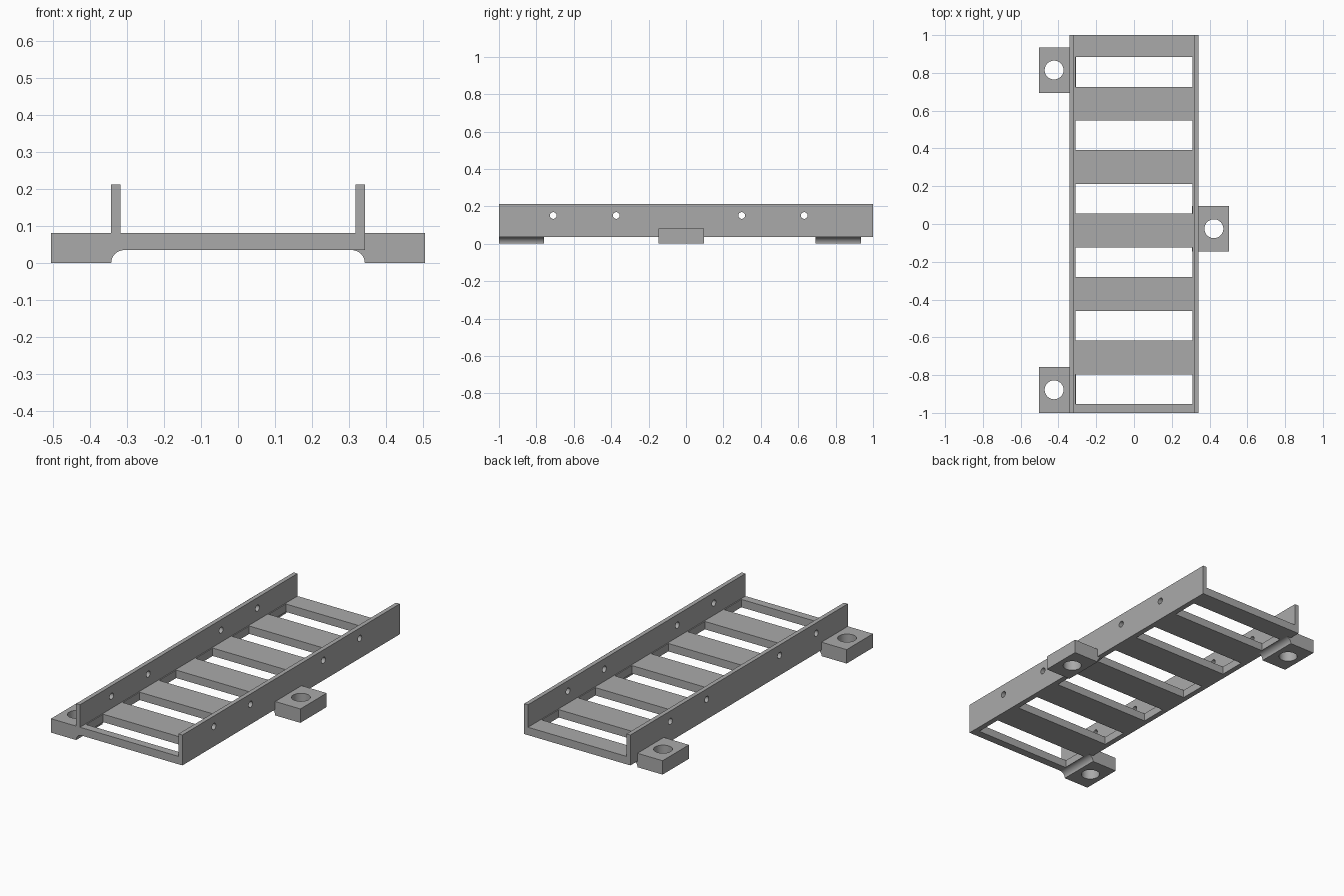
import bpy
import bmesh
from math import cos, sin, pi
from mathutils import Matrix, Vector

cube = bpy.data.objects.get("Cube")
if cube:
    bpy.data.objects.remove(cube, do_unlink=True)

grey = bpy.data.materials.new("plain_grey")
grey.use_nodes = True
colour = (0.4, 0.4, 0.4, 1)
grey.diffuse_color = colour
grey.node_tree.nodes["Principled BSDF"].inputs["Base Color"].default_value = colour

HALF_W, WALL, FLOOR_Z, DECK_Z, TOP_Z = 0.342, 0.025, 0.035, 0.081, 0.212
TAB_X, TAB_LEN = 0.504, 0.242


def make_object(name, bm):
    bmesh.ops.recalc_face_normals(bm, faces=bm.faces)
    mesh = bpy.data.meshes.new(name)
    bm.to_mesh(mesh)
    bm.free()
    mesh.materials.append(grey)
    obj = bpy.data.objects.new(name, mesh)
    bpy.context.collection.objects.link(obj)
    return obj


def extrude_profile(name, points, y0, y1):
    """Extrude an x-z outline along y."""
    bm = bmesh.new()
    face = bm.faces.new([bm.verts.new((x, y0, z)) for x, z in points])
    grown = bmesh.ops.extrude_face_region(bm, geom=[face])["geom"]
    verts = [v for v in grown if isinstance(v, bmesh.types.BMVert)]
    bmesh.ops.translate(bm, verts=verts, vec=(0, y1 - y0, 0))
    return make_object(name, bm)


def add_cylinder(bm, centre, radius, depth, axis):
    turn = Vector((0, 0, 1)).rotation_difference(Vector(axis)).to_matrix().to_4x4()
    bmesh.ops.create_cone(bm, cap_ends=True, segments=40, radius1=radius, radius2=radius,
                          depth=depth, matrix=Matrix.Translation(centre) @ turn)


def cut(obj, name, bm):
    cutter = make_object(name, bm)
    cutter.hide_render = True
    cutter.hide_set(True)
    mod = obj.modifiers.new("cut", "BOOLEAN")
    mod.operation = "DIFFERENCE"
    mod.solver = "EXACT"
    mod.object = cutter
    bpy.context.view_layer.objects.active = obj
    bpy.ops.object.modifier_apply(modifier=mod.name)
    bpy.data.objects.remove(cutter, do_unlink=True)


def smooth_holes(obj):
    bpy.ops.object.select_all(action="DESELECT")
    obj.select_set(True)
    bpy.context.view_layer.objects.active = obj
    bpy.ops.object.shade_smooth_by_angle(angle=pi / 6)


# Channel frame: deck with two upright side walls
half = [(HALF_W, FLOOR_Z), (HALF_W, TOP_Z), (HALF_W - WALL, TOP_Z), (HALF_W - WALL, DECK_Z)]
outline = half + [(-x, z) for x, z in reversed(half)]
frame = extrude_profile("channel_frame", outline, -1, 1)

# Deck slots and side wall holes
bm = bmesh.new()
for i in range(6):
    place = Matrix.Translation((0, 0.805 - 0.336 * i, 0.058))
    bmesh.ops.create_cube(bm, size=1, matrix=place @ Matrix.Diagonal((0.622, 0.157, 0.1, 1)))
for y in (-0.71, -0.373, 0.298, 0.632):
    add_cylinder(bm, (0, y, 0.151), 0.018, 1, (1, 0, 0))
cut(frame, "frame_cutter", bm)
smooth_holes(frame)


# Mounting tabs with a rounded fillet under the deck
def mounting_tab(name, side, y0, hole_y):
    fillet = [(HALF_W - FLOOR_Z * (1 - cos(a)), FLOOR_Z * sin(a))
              for a in (pi / 2 * i / 10 for i in range(11))]
    fillet = [(HALF_W - FLOOR_Z + FLOOR_Z * cos(a), FLOOR_Z * sin(a))
              for a in (pi / 2 * i / 10 for i in range(11))]
    points = [(TAB_X, DECK_Z), (TAB_X, 0)] + fillet + [(HALF_W, FLOOR_Z), (HALF_W, DECK_Z)]
    tab = extrude_profile(name, [(side * x, z) for x, z in points], y0, y0 + TAB_LEN)
    bm = bmesh.new()
    add_cylinder(bm, (side * 0.423, hole_y, 0.04), 0.05, 0.3, (0, 0, 1))
    cut(tab, name + "_cutter", bm)
    smooth_holes(tab)


mounting_tab("front_right_tab", -1, -1, -0.878)
mounting_tab("back_right_tab", -1, 0.693, 0.815)
mounting_tab("left_tab", 1, -0.146, -0.025)
